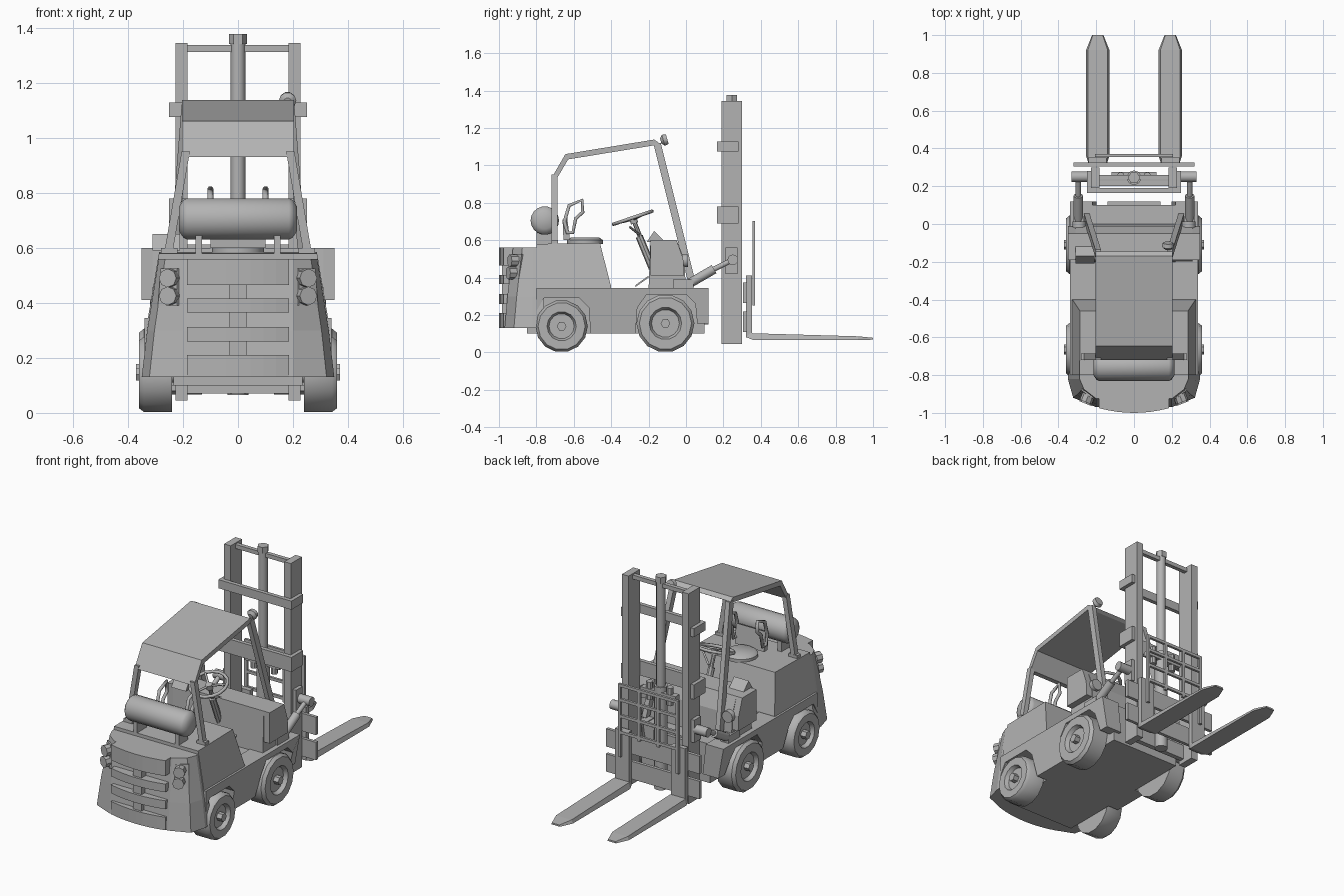
import bpy, bmesh, math
from mathutils import Vector

cube = bpy.data.objects.get("Cube")
if cube:
    bpy.data.objects.remove(cube, do_unlink=True)

grey = bpy.data.materials.new("plain_grey")
grey.use_nodes = True
grey.diffuse_color = (0.45, 0.45, 0.45, 1)
grey.node_tree.nodes["Principled BSDF"].inputs["Base Color"].default_value = (0.45, 0.45, 0.45, 1)


def finish(name, bm, smooth=False):
    bmesh.ops.recalc_face_normals(bm, faces=bm.faces)
    mesh = bpy.data.meshes.new(name)
    bm.to_mesh(mesh)
    bm.free()
    ob = bpy.data.objects.new(name, mesh)
    bpy.context.collection.objects.link(ob)
    mesh.materials.append(grey)
    if smooth:
        bpy.ops.object.select_all(action='DESELECT')
        ob.select_set(True)
        bpy.context.view_layer.objects.active = ob
        bpy.ops.object.shade_smooth_by_angle(angle=math.radians(38))
    return ob


def loft(name, rings, smooth=False):
    """Skin a list of equal-length point rings and cap both ends."""
    bm = bmesh.new()
    rows = [[bm.verts.new(p) for p in ring] for ring in rings]
    n = len(rows[0])
    for a, b in zip(rows, rows[1:]):
        for i in range(n):
            bm.faces.new((a[i], a[(i + 1) % n], b[(i + 1) % n], b[i]))
    bm.faces.new(rows[0])
    bm.faces.new(rows[-1])
    return finish(name, bm, smooth)


def side_prism(name, yz, a, b, width=lambda z: 1):
    """Extrude a side profile along x, scaling the width by height."""
    return loft(name, [[(x * width(z), y, z) for y, z in yz] for x in (a, b)])


def plan_prism(name, xy, z0, z1):
    return loft(name, [[(x, y, z) for x, y in xy] for z in (z0, z1)])


def box(name, x0, x1, y0, y1, z0, z1):
    return plan_prism(name, [(x0, y0), (x1, y0), (x1, y1), (x0, y1)], z0, z1)


def turned(name, start, end, profile, sides=16, smooth=True):
    """Lathe (distance 0-1, radius) pairs around the line start-end."""
    start, end = Vector(start), Vector(end)
    d = end - start
    q = d.to_track_quat('Z', 'Y')
    rings = []
    for t, r in profile:
        rings.append([start + d * t + q @ Vector((r * math.cos(k * math.tau / sides),
                     r * math.sin(k * math.tau / sides), 0)) for k in range(sides)])
    return loft(name, rings, smooth)


def rod(name, start, end, r, sides=12, smooth=True):
    return turned(name, start, end, [(0, r), (1, r)], sides, smooth)


def tube(name, pts, r, cyclic=False):
    cu = bpy.data.curves.new(name, 'CURVE')
    cu.dimensions = '3D'
    cu.bevel_depth, cu.bevel_resolution = r, 1
    cu.use_fill_caps = True
    sp = cu.splines.new('POLY')
    sp.points.add(len(pts) - 1)
    for p, co in zip(sp.points, pts):
        p.co = (*co, 1)
    sp.use_cyclic_u = cyclic
    ob = bpy.data.objects.new(name, cu)
    bpy.context.collection.objects.link(ob)
    cu.materials.append(grey)


SIDES = (("left", 1), ("right", -1))

# Chassis, skirts with wheel arches, and seat deck
box("chassis", -0.235, 0.235, -0.85, 0.10, 0.10, 0.34)
skirt = [(-0.80, 0.22), (-0.76, 0.29), (-0.57, 0.29), (-0.52, 0.24), (-0.51, 0.10), (-0.27, 0.10),
         (-0.26, 0.24), (-0.21, 0.31), (0.0, 0.31), (0.05, 0.26), (0.06, 0.155), (0.12, 0.155),
         (0.12, 0.345), (-0.80, 0.345)]
for side, s in SIDES:
    side_prism(side + "_skirt", skirt, s * 0.22, s * 0.34,
               lambda z: 1 if z > 0.2 else 0.9)
deck = [(-0.80, 0.30), (-0.80, 0.58), (-0.46, 0.585), (-0.40, 0.35), (-0.40, 0.30)]
side_prism("seat_deck", deck, -1, 1, lambda z: 0.335 - (z - 0.30) * 0.17)
box("front_bumper", -0.14, 0.14, 0.10, 0.12, 0.15, 0.33)

# Counterweight with bowed back, lights and grille
rings = []
for z, w, y in ((0.13, 0.35, -0.97), (0.30, 0.33, -0.955), (0.56, 0.288, -0.925)):
    half = [(w, -0.76), (w, -0.82), (w * 0.92, y + 0.05), (0.2, y), (0.17, y)]
    rings.append([(x, yy, z) for x, yy in half] + [(-x, yy, z) for x, yy in reversed(half)])
loft("counterweight", rings)
bow = [(0.185 * i / 4, -1.0 + 0.025 * (i / 4) ** 2) for i in range(-4, 5)]
bow = [(-0.185, -0.9)] + bow + [(0.185, -0.9)]
for i, (z0, z1) in enumerate(((0.465, 0.56), (0.365, 0.415), (0.26, 0.312), (0.13, 0.21))):
    plan_prism(f"grille_slat_{i}", bow, z0, z1)
for i, (x, z0, z1) in enumerate(((0, 0.41, 0.47), (0, 0.31, 0.37), (0, 0.2, 0.27))):
    box(f"grille_rib_{i}", x - 0.03, x + 0.03, -0.985, -0.92, z0, z1)
for side, s in SIDES:
    for z in (0.49, 0.425):
        y = -0.895 - (0.56 - z) * 0.12
        rod(f"{side}_tail_light_{z}", (s * 0.24, y, z), (s * 0.256, y - 0.04, z), 0.034, 8, False)
    loft(side + "_light_plate", [[(s * (x + o), y - o - (0.55 - z) * 0.12, z) for x, y, z in
         ((0.215, -0.915, 0.39), (0.285, -0.87, 0.39), (0.275, -0.87, 0.525), (0.215, -0.915, 0.525))]
         for o in (-0.01, 0.006)])

# Wheels with dished rims and hub nuts
for end, y, r in (("steer", -0.665, 0.14), ("drive", -0.11, 0.155)):
    rod(end + "_axle", (-0.25, y, r), (0.25, y, r), 0.03)
    for side, s in SIDES:
        turned(f"{end}_{side}_wheel", (s * 0.24, y, r), (s * 0.36, y, r),
               [(0, r * 0.8), (0, r), (0.85, r), (1, r * 0.9), (1, r * 0.56), (0.8, r * 0.48), (0.8, 0.03)], 14)
        rod(f"{end}_{side}_hub", (s * 0.3, y, r), (s * 0.37, y, r), 0.026, 6, False)

# Dashboard cowl, headlights, instrument pod and pedal
cowl = [(-0.20, 0.34), (-0.19, 0.60), (-0.05, 0.60), (-0.01, 0.50), (0.0, 0.34)]
side_prism("cowl", cowl, -0.31, 0.31)
for side, s in SIDES:
    side_prism(side + "_cowl_cheek", [(-0.19, 0.41), (-0.19, 0.60), (-0.05, 0.60), (-0.015, 0.5), (-0.01, 0.41)],
               s * 0.30, s * 0.35)
    rod(side + "_headlight", (s * 0.29, -0.05, 0.49), (s * 0.29, 0.012, 0.49), 0.036, 10)
side_prism("instrument_pod", [(-0.21, 0.59), (-0.17, 0.65), (-0.11, 0.59)], -0.31, -0.21)
loft("pedal", [[(x, -0.27, z), (x, -0.2, z + 0.05), (x, -0.2, z + 0.06), (x, -0.27, z + 0.01)]
               for x, z in ((0.06, 0.35), (0.13, 0.35))])

# Steering wheel, column and lever
centre = Vector((0, -0.285, 0.72))
tilt = Vector((0, 0.95, 0.32))
rim = [centre + 0.108 * (Vector((1, 0, 0)) * math.cos(a) + tilt * math.sin(a))
       for a in (k * math.tau / 16 for k in range(16))]
tube("steering_rim", rim, 0.01, True)
for k in (1, 6, 11):
    tube(f"steering_spoke_{k}", [centre - Vector((0, 0, 0.01)), rim[k]], 0.007)
rod("steering_hub", centre + Vector((0, 0.01, -0.03)), centre, 0.02)
rod("steering_column", centre, (0, -0.18, 0.45), 0.012, 8)
rod("column_sleeve", (0, -0.25, 0.62), (0, -0.18, 0.45), 0.02, 8)
tube("shift_lever", [(0.02, -0.25, 0.63), (0.09, -0.3, 0.67)], 0.006)

# Seat with hip loops and low back
turned("seat_cushion", (0, -0.54, 0.58), (0, -0.54, 0.615), [(0, 0.095), (0.6, 0.095), (1, 0.075)])
side_prism("seat_back", [(-0.655, 0.60), (-0.66, 0.71), (-0.635, 0.72), (-0.62, 0.60)], -0.1, 0.1)
loop = [(-0.635, 0.64), (-0.65, 0.70), (-0.625, 0.785), (-0.555, 0.815), (-0.552, 0.75), (-0.59, 0.715), (-0.605, 0.64)]
for side, s in SIDES:
    tube(side + "_hip_loop", [(s * 0.1, y, z) for y, z in loop], 0.011, True)

# Fuel tank on saddles
turned("fuel_tank", (-0.215, -0.755, 0.705), (0.215, -0.755, 0.705),
       [(0, 0.045), (0.04, 0.07), (0.07, 0.076), (0.93, 0.076), (0.96, 0.07), (1, 0.045)], 18)
for side, s in SIDES:
    box(side + "_tank_saddle", s * 0.13, s * 0.155, -0.80, -0.71, 0.57, 0.66)

# Overhead guard: folded roof sheet and splayed posts
roof = [(-0.72, 0.93), (-0.645, 1.06), (-0.17, 1.138), (-0.145, 1.12), (-0.165, 1.108), (-0.63, 1.032), (-0.69, 0.93)]
side_prism("guard_roof", roof, -0.203, 0.203)
def post(name, top, foot, w, d):
    loft(name, [[(x + i * w, y + j * d, z) for i, j in ((-1, -1), (1, -1), (1, 1), (-1, 1))]
                for x, y, z in (top, foot)])
for side, s in SIDES:
    post(side + "_rear_post", (s * 0.19, -0.703, 0.95), (s * 0.255, -0.703, 0.57), 0.015, 0.017)
    box(side + "_post_foot", s * 0.22, s * 0.28, -0.72, -0.685, 0.57, 0.60)
    post(side + "_front_post", (s * 0.19, -0.155, 1.12), (s * 0.25, 0.035, 0.36), 0.015, 0.02)
turned("work_lamp", (0.18, -0.135, 1.13), (0.18, -0.1, 1.14), [(0, 0.015), (0.4, 0.032), (1, 0.028)], 10)

# Mast rails, cross members and lift cylinder
for side, s in SIDES:
    box(side + "_mast_rail", s * 0.183, s * 0.228, 0.19, 0.30, 0.045, 1.345)
    for z0, z1 in ((1.075, 1.128), (0.69, 0.78)):
        box(f"{side}_mast_return_{z0}", s * 0.226, s * 0.25, 0.165, 0.28, z0, z1)
    box(side + "_tilt_bracket", s * 0.226, s * 0.25, 0.21, 0.275, 0.42, 0.56)
    # Tilt cylinder with pin and foot
    rod(side + "_tilt_pin", (s * 0.24, 0.25, 0.495), (s * 0.33, 0.25, 0.495), 0.028)
    rod(side + "_tilt_rod", (s * 0.295, 0.1, 0.42), (s * 0.295, 0.25, 0.495), 0.014)
    rod(side + "_tilt_barrel", (s * 0.295, 0.02, 0.37), (s * 0.295, 0.15, 0.445), 0.025)
    box(side + "_tilt_foot", s * 0.265, s * 0.32, -0.07, 0.04, 0.345, 0.39)
for z0, z1 in ((1.075, 1.128), (0.69, 0.78)):
    box(f"mast_cross_member_{z0}", -0.25, 0.25, 0.165, 0.19, z0, z1)
box("mast_top_bar", -0.185, 0.185, 0.235, 0.26, 1.312, 1.337)
box("mast_bottom_bar", -0.185, 0.185, 0.2, 0.23, 0.07, 0.16)
rod("lift_ram", (0, 0.245, 0.5), (0, 0.245, 1.35), 0.027)
rod("lift_barrel", (0, 0.245, 0.065), (0, 0.245, 0.70), 0.038)
rod("lift_cap", (0, 0.245, 1.34), (0, 0.245, 1.377), 0.033, 6, False)
box("chain_yoke", -0.12, 0.12, 0.235, 0.275, 0.64, 0.67)
for side, s in SIDES:
    rod(side + "_chain_anchor", (s * 0.07, 0.255, 0.6), (s * 0.07, 0.255, 0.71), 0.02, 8)

# Fork carriage and load backrest
for z0, z1 in ((0.265, 0.375), (0.11, 0.22)):
    box(f"carriage_plate_{z0}", -0.32, 0.32, 0.305, 0.325, z0, z1)
for x in (-0.197, -0.066, 0.066, 0.197):
    box(f"backrest_bar_{x}", x - 0.009, x + 0.009, 0.355, 0.37, 0.38 if abs(x) < 0.1 else 0.25, 0.70)
for z in (0.40, 0.50, 0.60, 0.69):
    box(f"backrest_rail_{z}", -0.205, 0.205, 0.355, 0.37, z - 0.006, z + 0.012)

# Forks with tapered blades and pointed tips
for side, s in SIDES:
    box(side + "_fork_shank", s * 0.145, s * 0.24, 0.322, 0.352, 0.08, 0.41)
    loft(side + "_fork_blade", [[(s * (0.192 - w), y, z0), (s * (0.192 + w), y, z0),
         (s * (0.192 + w * 0.85), y, z1), (s * (0.192 - w * 0.85), y, z1)]
         for y, w, z0, z1 in ((0.325, 0.05, 0.08, 0.105), (0.36, 0.062, 0.066, 0.102),
                              (0.92, 0.062, 0.066, 0.086), (1.0, 0.03, 0.068, 0.078))])
